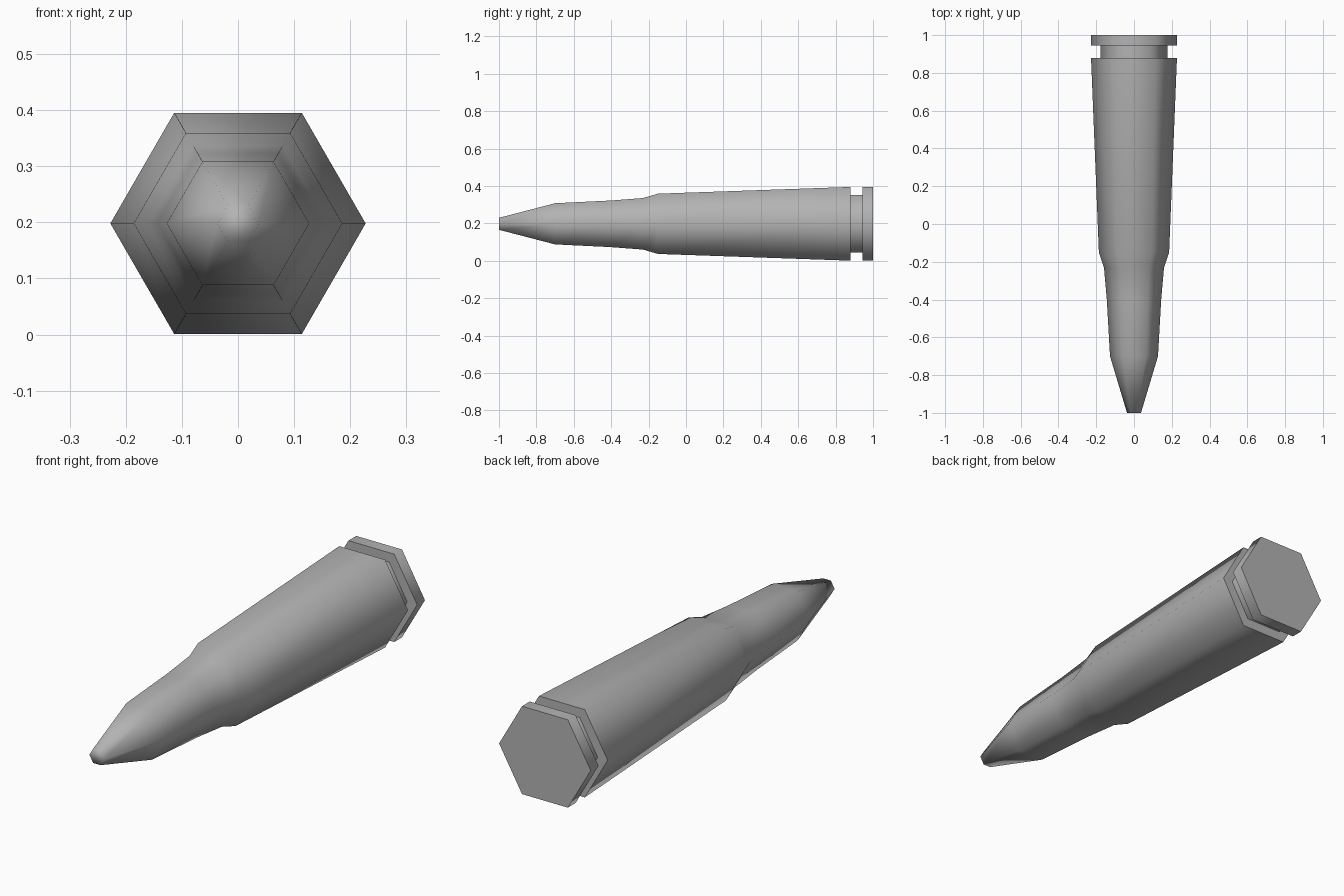
import bpy, bmesh, math

if "Cube" in bpy.data.objects:
    bpy.data.objects.remove(bpy.data.objects["Cube"])

SIDES = 6
CENTRE_Z = 0.198

# (y, corner radius) from nose tip to base
PROFILE = [(-1.0, 0.037), (-0.70, 0.127), (-0.40, 0.144), (-0.23, 0.159),
           (-0.15, 0.186), (0.88, 0.2275), (0.88, 0.178), (0.945, 0.178),
           (0.945, 0.2275), (1.0, 0.2275)]


def lathe(name, profile):
    """Closed six-sided turned shape along y."""
    bm = bmesh.new()
    rings = []
    for y, r in profile:
        rings.append([bm.verts.new((r * math.cos(math.tau * i / SIDES), y,
                                    CENTRE_Z + r * math.sin(math.tau * i / SIDES)))
                      for i in range(SIDES)])
    for a, b in zip(rings, rings[1:]):
        for i in range(SIDES):
            j = (i + 1) % SIDES
            bm.faces.new((a[i], a[j], b[j], b[i]))
    bm.faces.new(rings[0])
    bm.faces.new(rings[-1])
    bmesh.ops.recalc_face_normals(bm, faces=bm.faces)
    mesh = bpy.data.meshes.new(name)
    bm.to_mesh(mesh)
    bm.free()
    obj = bpy.data.objects.new(name, mesh)
    bpy.context.collection.objects.link(obj)
    return obj


cartridge = lathe("cartridge", PROFILE)

# Dark grey metal
metal = bpy.data.materials.new("dark_metal")
metal.diffuse_color = (0.45, 0.45, 0.45, 1)
metal.use_nodes = True
metal.node_tree.nodes["Principled BSDF"].inputs["Base Color"].default_value = metal.diffuse_color
cartridge.data.materials.append(metal)

# Smooth casing, nose and rim, with crisp steps
bpy.context.view_layer.objects.active = cartridge
cartridge.select_set(True)
bpy.ops.object.shade_smooth_by_angle(angle=math.radians(80))
